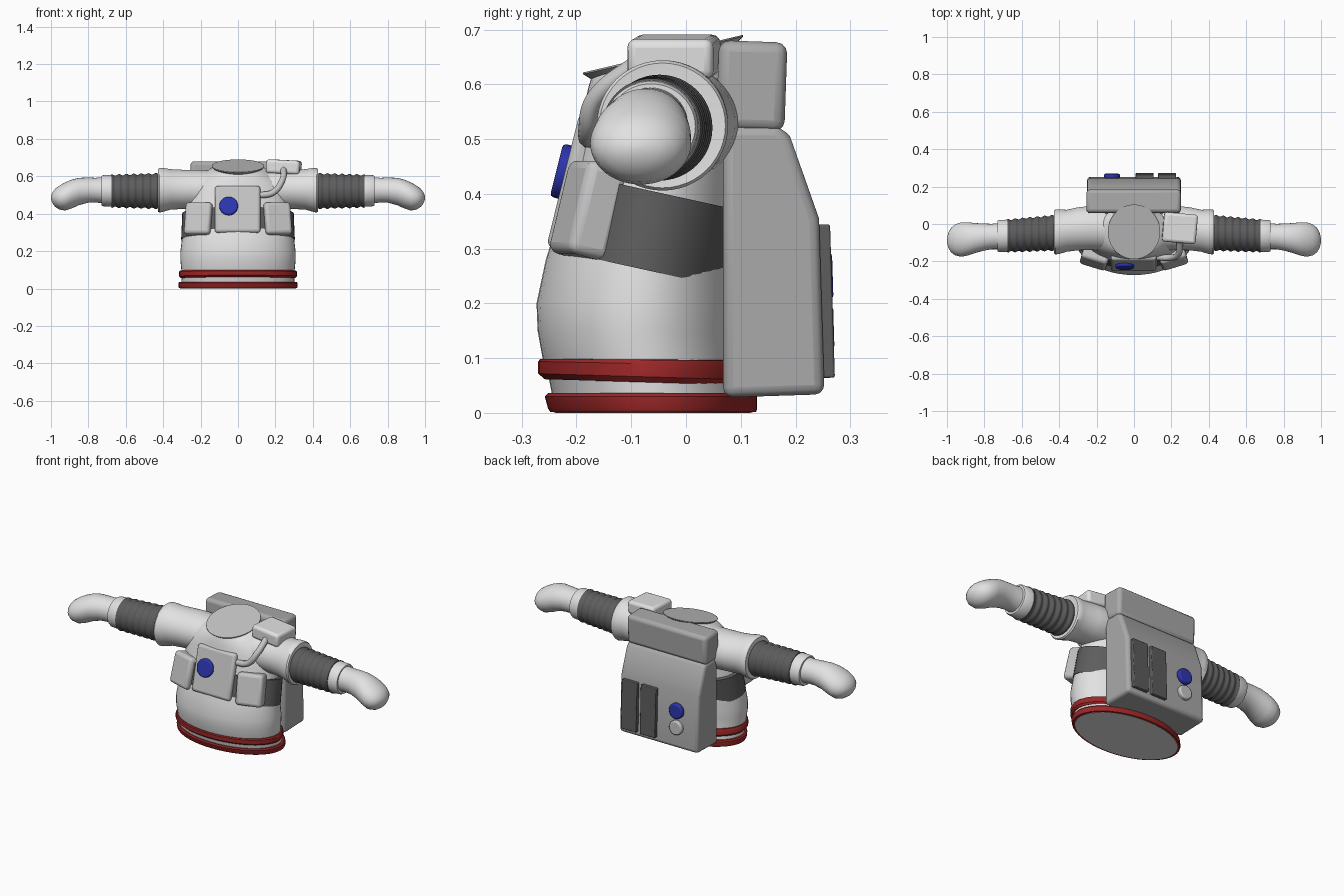
import bpy, bmesh, math
from mathutils import Vector


def mat(name, rgb):
    m = bpy.data.materials.new(name)
    m.diffuse_color = (*rgb, 1)
    return m


WHITE = mat("white", (0.76, 0.76, 0.76))
LIGHT = mat("light grey", (0.56, 0.56, 0.56))
MID = mat("mid grey", (0.40, 0.40, 0.40))
DARK = mat("dark grey", (0.11, 0.11, 0.11))
RED = mat("red", (0.33, 0.02, 0.02))
BLUE = mat("blue", (0.025, 0.035, 0.42))


def finish(bm, name, m, bevel=0, segs=3, angle=35):
    bmesh.ops.recalc_face_normals(bm, faces=bm.faces)
    me = bpy.data.meshes.new(name)
    bm.to_mesh(me)
    bm.free()
    ob = bpy.data.objects.new(name, me)
    bpy.context.collection.objects.link(ob)
    me.materials.append(m)
    if bevel:
        b = ob.modifiers.new("bevel", 'BEVEL')
        b.width, b.segments, b.limit_method = bevel, segs, 'ANGLE'
    bpy.ops.object.select_all(action='DESELECT')
    ob.select_set(True)
    bpy.context.view_layer.objects.active = ob
    bpy.ops.object.shade_smooth_by_angle(angle=math.radians(angle))
    return ob


def loft(name, m, rings, point, n=48, caps=True, angle=35):
    """Skin closed rings; point(ring, angle) gives each position."""
    bm = bmesh.new()
    loops = [[bm.verts.new(point(r, 2 * math.pi * i / n)) for i in range(n)] for r in rings]
    for a, b in zip(loops, loops[1:]):
        for i in range(n):
            j = (i + 1) % n
            bm.faces.new((a[i], a[j], b[j], b[i]))
    if caps:
        bm.faces.new(loops[0])
        bm.faces.new(loops[-1])
    return finish(bm, name, m, angle=angle)


def upright(r, a):
    z, cy, rx, ry = r[:4]
    tilt = r[4] if len(r) > 4 else 0
    y = ry * math.sin(a)
    return Vector((rx * math.cos(a), cy + y, z + tilt * y))


def sideways(s):
    def point(r, a):
        x, cy, cz, ry, rz = r
        return Vector((s * x, cy + ry * math.cos(a), cz + rz * math.sin(a)))
    return point


def box(name, m, loc, size, rot=(0, 0, 0), bevel=0.02):
    bm = bmesh.new()
    bmesh.ops.create_cube(bm, size=1)
    bmesh.ops.scale(bm, vec=size, verts=bm.verts)
    ob = finish(bm, name, m, bevel)
    ob.location = loc
    ob.rotation_euler = [math.radians(d) for d in rot]
    return ob


def knob(name, m, loc, r, depth, tilt):
    bm = bmesh.new()
    bmesh.ops.create_cone(bm, cap_ends=True, segments=24, radius1=r, radius2=r, depth=depth)
    ob = finish(bm, name, m, 0.007, 2)
    ob.location = loc
    ob.rotation_euler.x = math.radians(tilt)


# Torso with sloping neck
loft("torso", WHITE, [
    (0.0, -0.06, 0.302, 0.178), (0.06, -0.07, 0.302, 0.18), (0.10, -0.08, 0.303, 0.182),
    (0.15, -0.084, 0.308, 0.187), (0.20, -0.085, 0.308, 0.188), (0.28, -0.078, 0.298, 0.178),
    (0.36, -0.066, 0.285, 0.165), (0.44, -0.055, 0.277, 0.153), (0.52, -0.05, 0.262, 0.142),
    (0.58, -0.047, 0.225, 0.137, 0.08), (0.62, -0.044, 0.175, 0.134, 0.18),
    (0.645, -0.042, 0.135, 0.13, 0.23)], upright)

# Neck plate
loft("neck_plate", LIGHT, [
    (0.635, -0.042, 0.12, 0.125, 0.235), (0.653, -0.042, 0.14, 0.146, 0.235),
    (0.656, -0.042, 0.14, 0.146, 0.235)], upright)

# Red waist rings
loft("lower_waist_ring", RED, [
    (0.001, -0.06, 0.304, 0.18), (0.002, -0.06, 0.315, 0.188), (0.008, -0.061, 0.318, 0.191),
    (0.030, -0.064, 0.318, 0.194), (0.036, -0.064, 0.312, 0.188), (0.036, -0.064, 0.29, 0.17)], upright)
loft("upper_waist_ring", RED, [
    (0.056, -0.075, 0.29, 0.17, -0.03), (0.056, -0.075, 0.306, 0.183, -0.03),
    (0.066, -0.077, 0.315, 0.193, -0.03), (0.090, -0.077, 0.315, 0.193, -0.02),
    (0.097, -0.077, 0.31, 0.189, -0.01), (0.098, -0.077, 0.29, 0.17)], upright)

# Dark chest strap, sloping down to the back
loft("chest_strap", DARK, [
    (0.262, -0.078, 0.285, 0.155, -0.22), (0.262, -0.078, 0.304, 0.17, -0.22),
    (0.402, -0.048, 0.298, 0.165, -0.22), (0.402, -0.048, 0.27, 0.14, -0.22)], upright, caps=False)

# Chest pouches and control knob
box("centre_pouch", LIGHT, (-0.002, -0.188, 0.418), (0.243, 0.075, 0.258), (-14, 0, 0), 0.016)
for s, side in ((1, "left"), (-1, "right")):
    box(side + "_pouch", LIGHT, (s * 0.208, -0.178, 0.37), (0.145, 0.08, 0.175), (-14, 0, s * 17), 0.018)
knob("chest_knob", BLUE, (-0.05, -0.222, 0.44), 0.05, 0.03, 76)

# Arms
for s, side in ((1, "left"), (-1, "right")):
    p = sideways(s)
    loft(side + "_shoulder", WHITE, [
        (0.12, -0.03, 0.53, 0.11, 0.10), (0.22, -0.02, 0.53, 0.118, 0.105),
        (0.30, -0.026, 0.53, 0.115, 0.105), (0.36, -0.036, 0.53, 0.112, 0.108),
        (0.395, -0.041, 0.528, 0.118, 0.116), (0.42, -0.043, 0.525, 0.12, 0.119),
        (0.428, -0.043, 0.525, 0.115, 0.114), (0.426, -0.044, 0.524, 0.09, 0.09)], p)
    sleeve = []
    for i in range(49):
        t = i / 48
        r = 0.094 - 0.008 * t + 0.004 * math.cos(t * 14 * math.pi)
        sleeve.append((0.40 + 0.275 * t, -0.046 - 0.017 * t, 0.521, r, r))
    loft(side + "_sleeve_bellows", DARK, sleeve, p, angle=60)
    loft(side + "_cuff", WHITE, [
        (0.668, -0.063, 0.522, 0.07, 0.07), (0.668, -0.063, 0.522, 0.08, 0.08),
        (0.674, -0.063, 0.522, 0.086, 0.085), (0.722, -0.064, 0.523, 0.086, 0.083),
        (0.731, -0.064, 0.523, 0.081, 0.078), (0.731, -0.064, 0.523, 0.065, 0.065)], p)
    loft(side + "_mitten", WHITE, [
        (0.715, -0.065, 0.525, 0.07, 0.07), (0.76, -0.067, 0.526, 0.068, 0.066),
        (0.80, -0.07, 0.526, 0.072, 0.067), (0.85, -0.075, 0.519, 0.08, 0.073),
        (0.89, -0.08, 0.505, 0.089, 0.077), (0.925, -0.083, 0.492, 0.092, 0.075),
        (0.955, -0.085, 0.486, 0.083, 0.064), (0.978, -0.086, 0.485, 0.066, 0.048),
        (0.992, -0.087, 0.485, 0.042, 0.029), (0.998, -0.088, 0.485, 0.02, 0.014),
        (1.0, -0.088, 0.485, 0.004, 0.003)], p, angle=80)

# Shoulder box and curved hose
box("shoulder_box", WHITE, (0.245, -0.022, 0.65), (0.18, 0.158, 0.074), (0, 3, -5), 0.016)
cu = bpy.data.curves.new("air_hose", 'CURVE')
cu.dimensions, cu.bevel_depth, cu.bevel_resolution = '3D', 0.017, 3
sp = cu.splines.new('BEZIER')
pts = [(0.245, -0.08, 0.645), (0.235, -0.165, 0.575), (0.19, -0.18, 0.515), (0.10, -0.175, 0.497)]
sp.bezier_points.add(len(pts) - 1)
for b, co in zip(sp.bezier_points, pts):
    b.co = co
    b.handle_left_type = b.handle_right_type = 'AUTO'
cu.materials.append(LIGHT)
bpy.context.collection.objects.link(bpy.data.objects.new("air_hose", cu))

# Backpack: extruded side profile plus upper box
profile = [(0.068, 0.028), (0.253, 0.034), (0.243, 0.355), (0.19, 0.505), (0.17, 0.525), (0.068, 0.525)]
bm = bmesh.new()
face = bm.faces.new([bm.verts.new((-0.25, y, z)) for y, z in profile])
ext = bmesh.ops.extrude_face_region(bm, geom=[face])
bmesh.ops.translate(bm, vec=(0.5, 0, 0), verts=[v for v in ext["geom"] if isinstance(v, bmesh.types.BMVert)])
finish(bm, "backpack_body", MID, 0.018)
box("backpack_top", MID, (-0.002, 0.12, 0.597), (0.505, 0.125, 0.163), (-2, 0, 0), 0.02)

# Rear panels and knobs
for i, x in enumerate((0.057, 0.177)):
    box("rear_panel_%d" % (i + 1), DARK, (x, 0.255, 0.204), (0.097, 0.025, 0.28), (1.8, 0, 0), 0.004)
knob("rear_blue_knob", BLUE, (-0.118, 0.253, 0.25), 0.043, 0.03, 91.8)
knob("rear_white_knob", LIGHT, (-0.118, 0.255, 0.155), 0.04, 0.03, 91.8)
